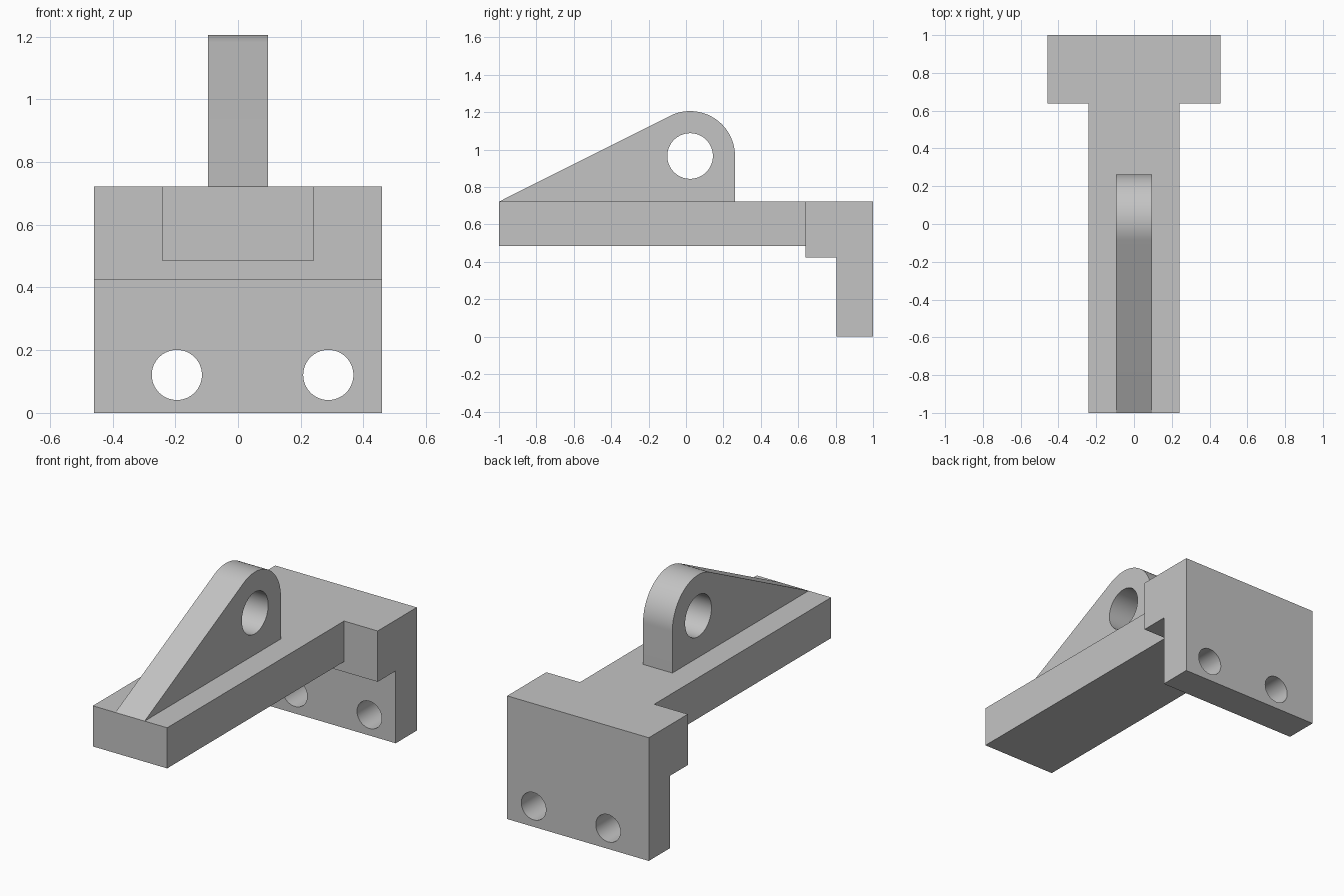
import bpy, bmesh
from math import sin, cos, asin, atan2, hypot, pi, radians
from mathutils import Vector, Matrix

cube = bpy.data.objects.get("Cube")
if cube:
    bpy.data.objects.remove(cube, do_unlink=True)

grey = bpy.data.materials.new("plain grey")
grey.use_nodes = True
colour = (0.55, 0.55, 0.55, 1)
grey.diffuse_color = colour
grey.node_tree.nodes["Principled BSDF"].inputs["Base Color"].default_value = colour


def finish(bm, name):
    bmesh.ops.recalc_face_normals(bm, faces=bm.faces)
    mesh = bpy.data.meshes.new(name)
    bm.to_mesh(mesh)
    bm.free()
    mesh.materials.append(grey)
    obj = bpy.data.objects.new(name, mesh)
    bpy.context.collection.objects.link(obj)
    return obj


def extrude_profile(name, points, half_width):
    """Extrude a (y, z) outline across x."""
    bm = bmesh.new()
    face = bm.faces.new([bm.verts.new((-half_width, y, z)) for y, z in points])
    result = bmesh.ops.extrude_face_region(bm, geom=[face])
    verts = [v for v in result["geom"] if isinstance(v, bmesh.types.BMVert)]
    bmesh.ops.translate(bm, verts=verts, vec=(2 * half_width, 0, 0))
    return finish(bm, name)


def select_only(obj):
    bpy.ops.object.select_all(action="DESELECT")
    obj.select_set(True)
    bpy.context.view_layer.objects.active = obj


def drill(obj, centre, radius, axis):
    """Cut a round through hole along the given axis."""
    bm = bmesh.new()
    turn = Vector((0, 0, 1)).rotation_difference(Vector(axis)).to_matrix().to_4x4()
    bmesh.ops.create_cone(bm, cap_ends=True, segments=64, radius1=radius,
                          radius2=radius, depth=0.6,
                          matrix=Matrix.Translation(centre) @ turn)
    cutter = finish(bm, "hole_cutter")
    cutter.hide_render = True
    mod = obj.modifiers.new("hole", "BOOLEAN")
    mod.operation = "DIFFERENCE"
    mod.solver = "EXACT"
    mod.object = cutter
    select_only(obj)
    bpy.ops.object.modifier_apply(modifier=mod.name)
    bpy.data.objects.remove(cutter, do_unlink=True)


top, step, joint, back = 0.722, 0.424, 0.638, 1.0

# Stepped mounting bracket with two bolt holes
bracket = extrude_profile("mounting_bracket", [
    (joint, top), (joint, step), (0.805, step), (0.805, 0), (back, 0), (back, top)], 0.459)
for x in (-0.195, 0.288):
    drill(bracket, (x, 0.9, 0.121), 0.08, (0, 1, 0))

# Long arm
arm = extrude_profile("arm", [
    (-back, 0.484), (joint, 0.484), (joint, top), (-back, top)], 0.241)

# Upright lug: sloped edge running tangent into a round head
cy, cz, radius = 0.022, 0.966, 0.24
dy, dz = cy + back, cz - top
tangent = atan2(dz, dy) + asin(radius / hypot(dy, dz)) + pi / 2
steps = 40
arc = [(cy + radius * cos(tangent * i / steps), cz + radius * sin(tangent * i / steps))
       for i in range(steps + 1)]
lug = extrude_profile("lug", [(-back, top), (cy + radius, top)] + arc, 0.095)
drill(lug, (0, cy, cz), 0.122, (1, 0, 0))

for obj in (bracket, arm, lug):
    select_only(obj)
    bpy.ops.object.shade_smooth_by_angle(angle=radians(20))
